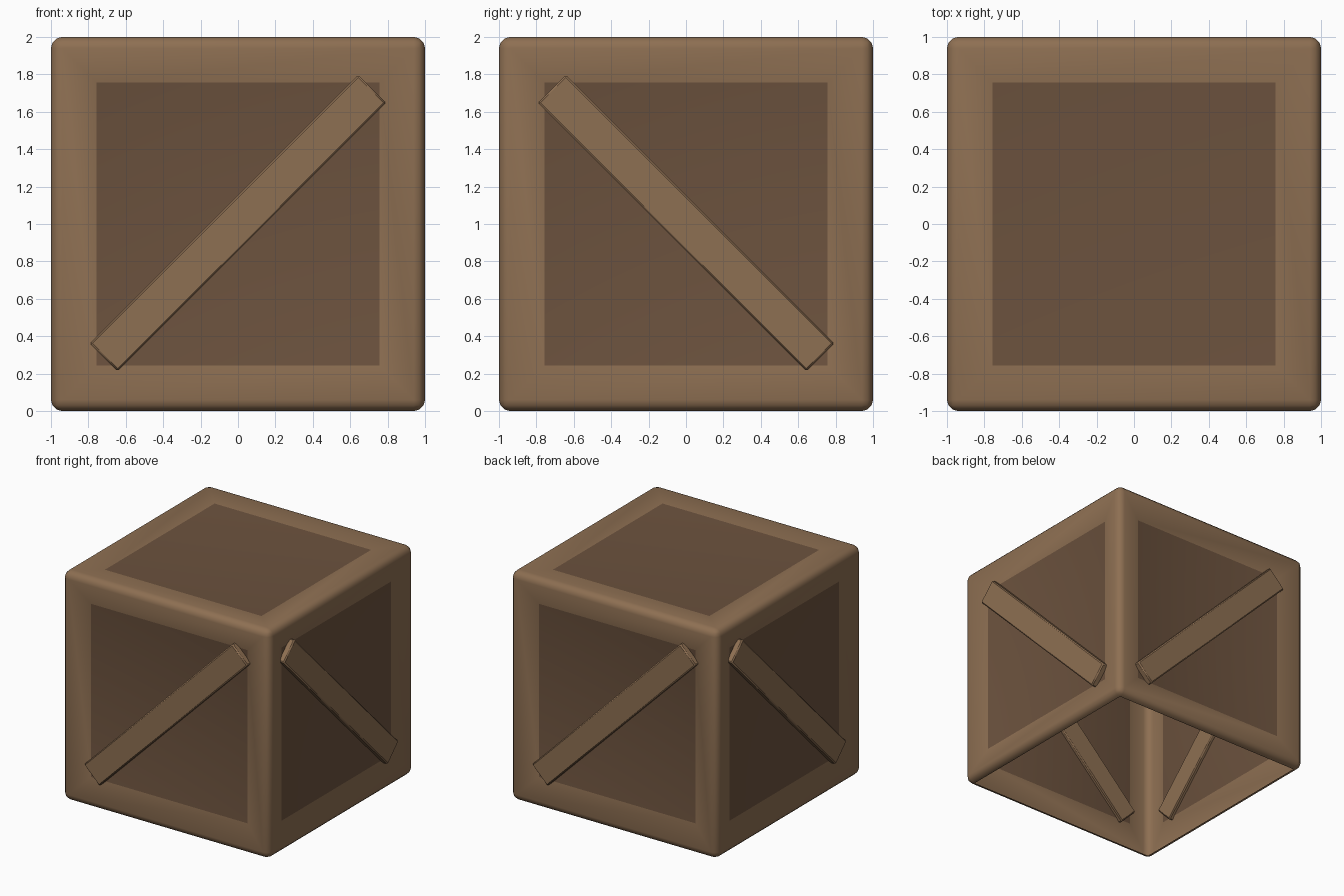
import bpy, bmesh, math
from mathutils import Matrix, Vector

if "Cube" in bpy.data.objects:
    bpy.data.objects.remove(bpy.data.objects["Cube"])


def material(name, col):
    m = bpy.data.materials.new(name)
    m.diffuse_color = (*col, 1)
    m.use_nodes = True
    m.node_tree.nodes["Principled BSDF"].inputs["Base Color"].default_value = m.diffuse_color
    return m


frame_mat = material("light_wood", (0.27, 0.16, 0.085))
panel_mat = material("dark_wood", (0.15, 0.085, 0.048))


def finish(bm, name, mats):
    me = bpy.data.meshes.new(name)
    bm.to_mesh(me)
    bm.free()
    ob = bpy.data.objects.new(name, me)
    bpy.context.collection.objects.link(ob)
    for m in mats:
        me.materials.append(m)
    bpy.ops.object.select_all(action='DESELECT')
    ob.select_set(True)
    bpy.context.view_layer.objects.active = ob
    bpy.ops.object.shade_smooth_by_angle(angle=math.radians(40))
    return ob


# Crate shell: rounded cube, open underneath, with sunken dark panels
bm = bmesh.new()
bmesh.ops.create_cube(bm, size=2, matrix=Matrix.Translation((0, 0, 1)))
bmesh.ops.bevel(bm, geom=bm.edges[:], offset=0.06, segments=3, profile=0.5, affect='EDGES')
bm.normal_update()
big = [f for f in bm.faces if f.calc_area() > 2]
bmesh.ops.delete(bm, geom=[f for f in big if f.normal.z < -0.9], context='FACES_ONLY')
for f in [f for f in big if f.is_valid]:
    top = f.normal.z > 0.9
    bmesh.ops.inset_individual(bm, faces=[f], thickness=0.26, depth=-0.02 if top else -0.05)
    f.material_index = 1
finish(bm, "crate_shell", [frame_mat, panel_mat])

# Diagonal braces, one per side, alternating direction so ends meet at corners
for i, side in enumerate(("front", "right", "back", "left")):
    bm = bmesh.new()
    bmesh.ops.create_cube(bm, size=1)
    bmesh.ops.scale(bm, vec=Vector((2.03, 0.08, 0.21)), verts=bm.verts)
    bmesh.ops.bevel(bm, geom=bm.edges[:], offset=0.01, segments=1, affect='EDGES')
    tilt = Matrix.Rotation(math.radians(-45 if i % 2 == 0 else 45), 4, 'Y')
    spin = Matrix.Rotation(math.pi / 2 * i, 4, 'Z')
    bm.transform(spin @ Matrix.Translation((0, -0.96, 1.005)) @ tilt)
    finish(bm, side + "_brace", [frame_mat])
